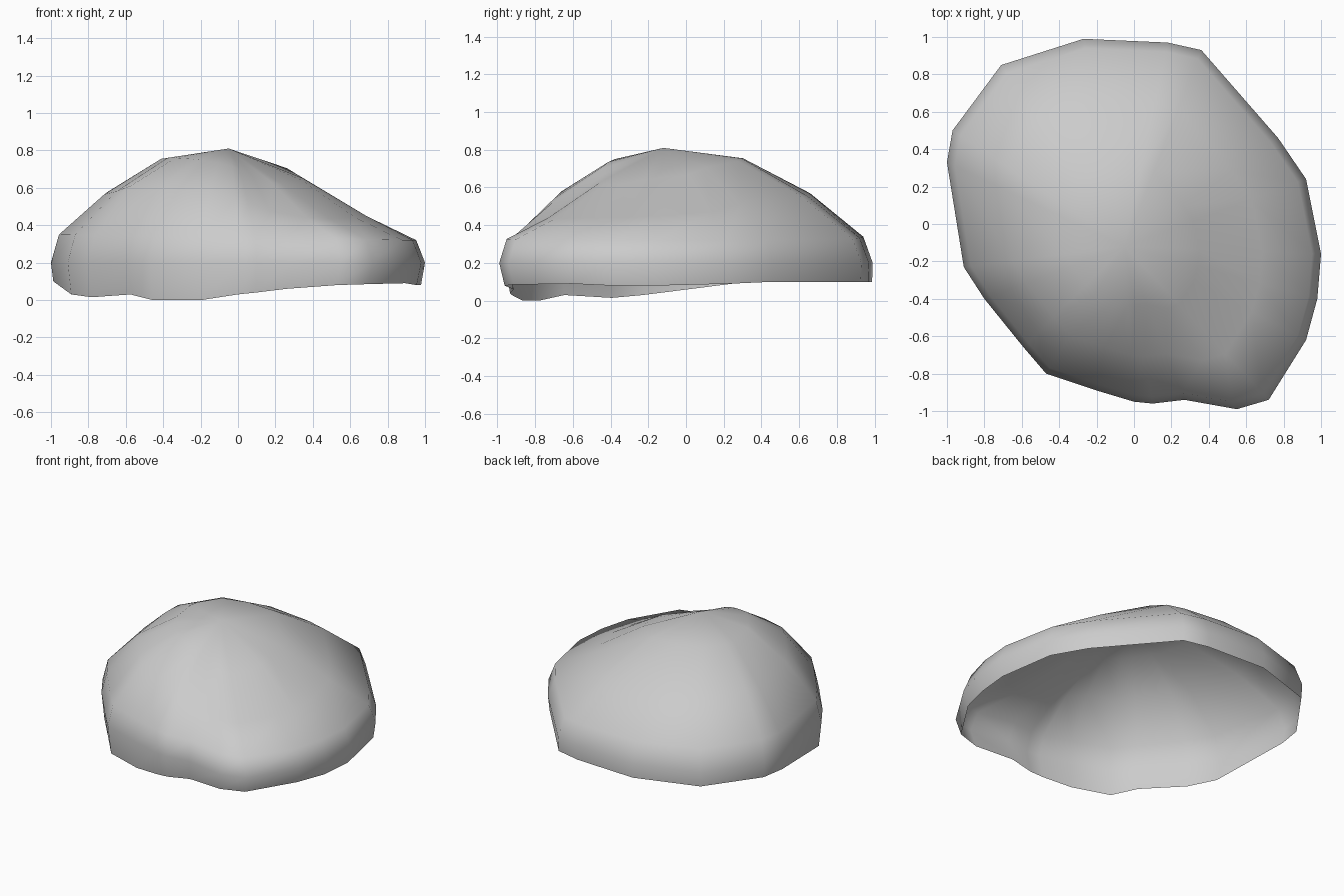
import bpy, bmesh

# Widest outline, counter-clockwise: x, y, rim height, upper ring height, crown ring height
OUTLINE = [
    (0.92, 0.24, 0.09, 0.47, 0.67), (0.77, 0.46, 0.10, 0.515, 0.705),
    (0.36, 0.93, 0.10, 0.55, 0.74), (0.18, 0.97, 0.10, 0.555, 0.755),
    (-0.27, 0.99, 0.10, 0.57, 0.755), (-0.71, 0.85, 0.10, 0.59, 0.76),
    (-0.97, 0.50, 0.10, 0.58, 0.755), (-1.00, 0.33, 0.10, 0.565, 0.755),
    (-0.91, -0.23, 0.03, 0.58, 0.76), (-0.80, -0.40, 0.015, 0.61, 0.76),
    (-0.59, -0.66, 0.03, 0.61, 0.755),
    (-0.47, -0.80, 0.00, 0.59, 0.75), (-0.20, -0.89, 0.00, 0.58, 0.735),
    (0.00, -0.95, 0.03, 0.54, 0.715),
    (0.10, -0.96, 0.04, 0.52, 0.70), (0.27, -0.94, 0.06, 0.475, 0.67),
    (0.55, -0.99, 0.08, 0.44, 0.63), (0.72, -0.94, 0.085, 0.435, 0.615),
    (0.92, -0.62, 0.09, 0.44, 0.62), (0.98, -0.40, 0.08, 0.44, 0.64),
    (1.00, -0.16, 0.08, 0.45, 0.65),
]
PEAK = (-0.05, -0.12, 0.81)


def inset(x, y, scale, z):
    return (PEAK[0] + (x - PEAK[0]) * scale, PEAK[1] + (y - PEAK[1]) * scale, z)


bm = bmesh.new()

# Rings from the open rim up to the crown
rings = []
for level in range(5):
    ring = []
    for x, y, rim, upper, crown in OUTLINE:
        scale, z = [(0.982 + 0.015 * y, rim), (1.0, 0.20), (0.955, 0.335 - 0.015 * x),
                    (0.70, upper), (0.38, crown)][level]
        ring.append(bm.verts.new(inset(x, y, scale, z)))
    rings.append(ring)

# Walls between rings, then the summit fan; the underside stays open
n = len(OUTLINE)
for low, high in zip(rings, rings[1:]):
    for i in range(n):
        j = (i + 1) % n
        bm.faces.new((low[i], low[j], high[j], high[i]))
top = bm.verts.new(PEAK)
for i in range(n):
    bm.faces.new((rings[-1][i], rings[-1][(i + 1) % n], top))
for f in bm.faces:
    f.smooth = True

mesh = bpy.data.meshes.new("rock_shell")
bm.to_mesh(mesh)
bm.free()
rock = bpy.data.objects.new("rock_shell", mesh)
bpy.context.collection.objects.link(rock)
